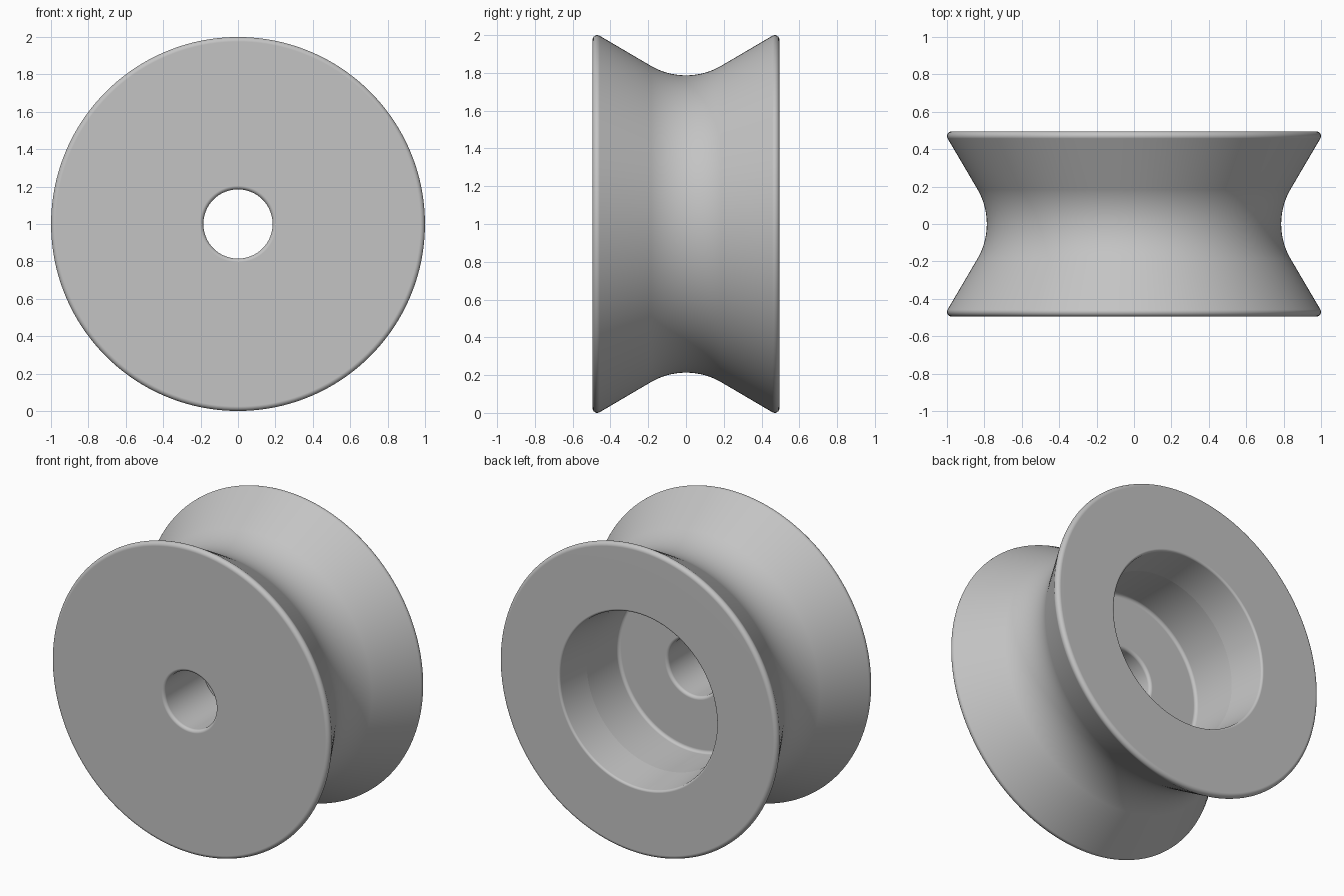
import bpy, bmesh
from math import sin, cos, radians, tau

cube = bpy.data.objects.get("Cube")
if cube:
    bpy.data.objects.remove(cube, do_unlink=True)

SEGMENTS = 160
HALF = 0.495        # half width along y
ROUND = 0.025       # rim rounding
HOLE = 0.185        # axle hole radius
FLOOR = -0.075      # y of the recess floor
LIP_Y = 0.25        # where the flared mouth meets the straight seat


def arc(y, r, radius, start, end, steps=6):
    """Profile points (y, r); angle is measured from +y towards +r."""
    angles = [radians(start + (end - start) * i / steps) for i in range(steps + 1)]
    return [(y + radius * cos(a), r + radius * sin(a)) for a in angles]


# Closed half-section of the roller, from the back rim round to the recess
profile = arc(HALF - ROUND, 1 - ROUND, ROUND, 0, 120)           # back rim
profile += arc(0, 1.157, 0.37, -60, -120, 20)                   # V groove
profile += arc(-HALF + ROUND, 1 - ROUND, ROUND, 60, 180)        # front rim
profile += arc(-HALF + 0.02, HOLE + 0.02, 0.02, 180, 270)       # hole, front edge
profile += arc(FLOOR - 0.02, HOLE + 0.02, 0.02, -90, 0)         # hole, inner edge
profile += arc(FLOOR + 0.02, 0.52, 0.02, 180, 90)               # recess floor corner
profile.append((LIP_Y, 0.54))                                   # mouth crease
crease = len(profile) - 1
profile += arc(HALF - 0.015, 0.58, 0.015, -83, 0)               # recess mouth

# Revolve the section about the y axis
bm = bmesh.new()
rings = []
for i in range(SEGMENTS):
    a = tau * i / SEGMENTS
    rings.append([bm.verts.new((r * cos(a), y, 1 + r * sin(a))) for y, r in profile])
count = len(profile)
for i, ring in enumerate(rings):
    after = rings[(i + 1) % SEGMENTS]
    for j in range(count):
        k = (j + 1) % count
        bm.faces.new((ring[j], ring[k], after[k], after[j]))
for i, ring in enumerate(rings):
    edge = bm.edges.get((ring[crease], rings[(i + 1) % SEGMENTS][crease]))
    edge.smooth = False
bmesh.ops.recalc_face_normals(bm, faces=bm.faces)

mesh = bpy.data.meshes.new("grooved_roller")
bm.to_mesh(mesh)
bm.free()
roller = bpy.data.objects.new("grooved_roller", mesh)
bpy.context.collection.objects.link(roller)

# Smooth shading with flat end faces
for poly in mesh.polygons:
    poly.use_smooth = True
weighted = roller.modifiers.new("flat_faces", 'WEIGHTED_NORMAL')
weighted.keep_sharp = True

# Single grey material
grey = bpy.data.materials.new("plain_grey")
grey.use_nodes = True
colour = (0.55, 0.55, 0.55, 1)
grey.diffuse_color = colour
for node in grey.node_tree.nodes:
    if node.type == 'BSDF_PRINCIPLED':
        node.inputs["Base Color"].default_value = colour
mesh.materials.append(grey)
